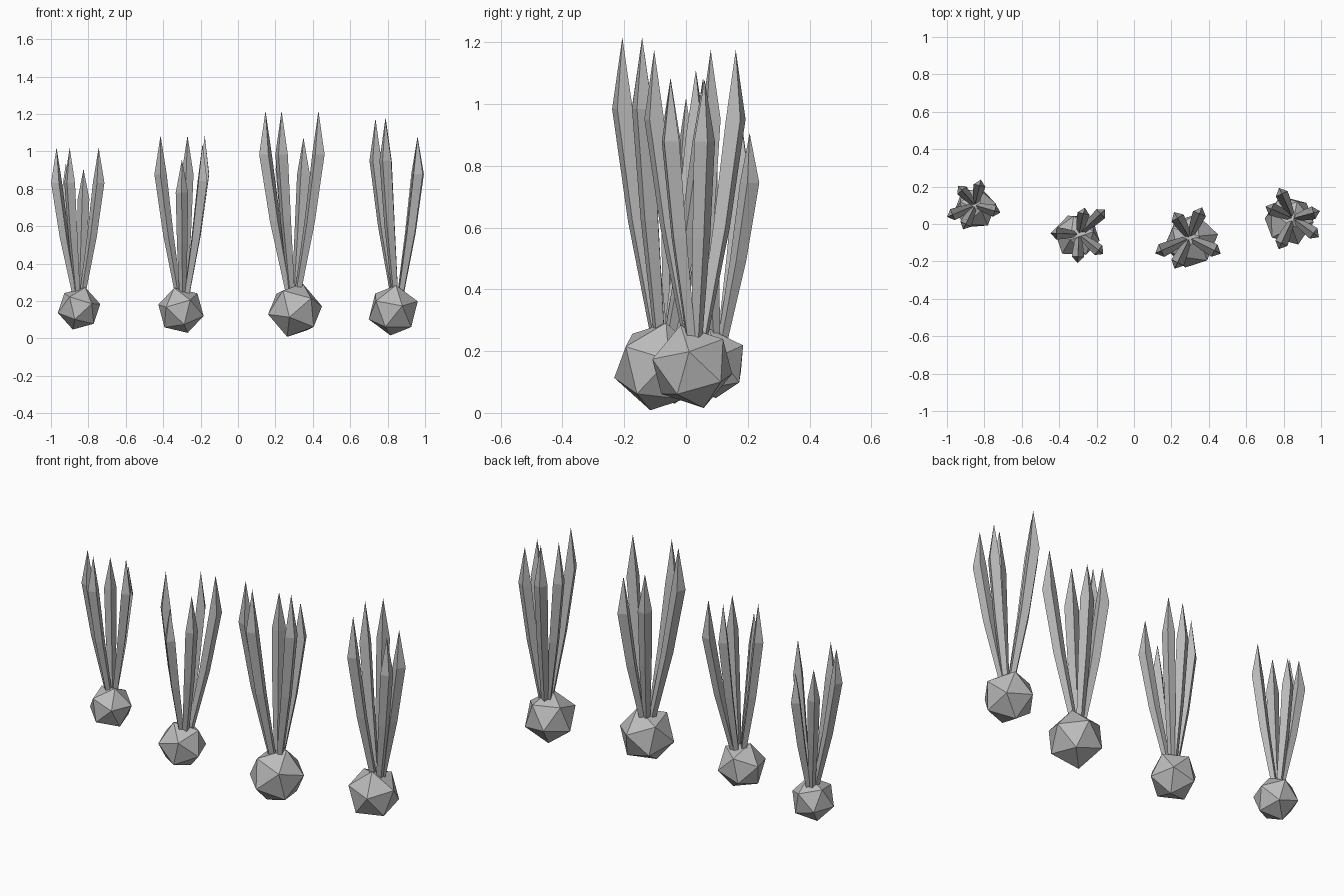
import bpy, bmesh, math
from mathutils import Vector, Matrix

cube = bpy.data.objects.get("Cube")
if cube:
    bpy.data.objects.remove(cube, do_unlink=True)

grey = bpy.data.materials.new("plain_grey")
grey.use_nodes = True
grey.diffuse_color = (0.5, 0.5, 0.5, 1)
grey.node_tree.nodes["Principled BSDF"].inputs["Base Color"].default_value = (0.5, 0.5, 0.5, 1)


def finish(bm, name):
    bmesh.ops.recalc_face_normals(bm, faces=bm.faces)
    mesh = bpy.data.meshes.new(name)
    bm.to_mesh(mesh)
    bm.free()
    mesh.materials.append(grey)
    bpy.context.collection.objects.link(bpy.data.objects.new(name, mesh))


def frame(a, b):
    """Orthonormal axes with z along a and x towards b."""
    z = a.normalized()
    y = z.cross(b).normalized()
    return Matrix((y.cross(z), y, z)).transposed()


def add_bulb(name, centre, radius, bottom, front):
    """Twenty-sided bulb, turned by its bottom corner and a front corner."""
    bm = bmesh.new()
    bmesh.ops.create_icosphere(bm, subdivisions=1, radius=radius)
    bm.verts.ensure_lookup_table()
    corner = bm.verts[0]
    neighbour = corner.link_edges[0].other_vert(corner)
    turn = frame(Vector(bottom), Vector(front)) @ frame(corner.co, neighbour.co).transposed()
    for v in bm.verts:
        v.co = turn @ v.co + Vector(centre)
    finish(bm, name)


def add_leaf(name, root, tip, width):
    """Four-sided leaf that leans out, widens to a shoulder and ends in a point."""
    root, tip = Vector(root), Vector(tip)
    out = Vector((tip.x - root.x, tip.y - root.y, 0))
    radial = out.normalized()
    side = Vector((-radial.y, radial.x, 0))
    bm = bmesh.new()
    rings = []
    # height share, outward share, width share
    for h, o, w in ((0, 0.15, 0.5), (0.4, 0.65, 0.85), (0.765, 1, 1)):
        mid = root + out * o + Vector((0, 0, (tip.z - root.z) * h))
        rings.append([bm.verts.new(mid + (radial * math.cos(a) + side * math.sin(a)) * width * w)
                      for a in (i * math.pi / 2 for i in range(4))])
    top = bm.verts.new(tip)
    bm.faces.new(rings[0])
    for i in range(4):
        j = (i + 1) % 4
        for low, high in zip(rings, rings[1:]):
            bm.faces.new((low[i], low[j], high[j], high[i]))
        bm.faces.new((rings[-1][i], rings[-1][j], top))
    finish(bm, name)


# name, bulb centre, radius, bottom corner, front corner, leaf root, leaf width, leaf tips
plants = (
    ("far_right", (-0.85, 0.085, 0.16), 0.118, (-0.3, 0.1, -1), (-0.2, -1, -0.5), (-0.85, 0.1, 0.22), 0.032,
     ((-0.97, 0.05, 1.02), (-0.92, 0.18, 0.94), (-0.826, 0.206, 0.906), (-0.745, 0.07, 1.02), (-0.9, 0, 1.02))),
    ("mid_right", (-0.305, -0.06, 0.15), 0.128, (0.3, 0.2, -1), (0.1, -1, -0.5), (-0.295, -0.055, 0.2), 0.033,
     ((-0.414, -0.05, 1.085), (-0.27, 0.055, 1.085), (-0.178, 0.055, 1.085), (-0.19, -0.14, 1.04), (-0.3, -0.175, 0.957))),
    ("mid_left", (0.305, -0.09, 0.15), 0.15, (-0.3, -0.18, -1), (-0.25, -1, -0.4), (0.297, -0.075, 0.23), 0.037,
     ((0.147, -0.142, 1.216), (0.233, 0.032, 1.11), (0.35, 0.055, 1.075), (0.43, -0.142, 1.216), (0.233, -0.206, 1.216))),
    ("far_left", (0.83, 0.02, 0.15), 0.14, (-0.11, 0.28, -1), (-0.35, -1, -0.5), (0.85, 0.03, 0.22), 0.035,
     ((0.79, 0.161, 1.175), (0.735, 0.08, 1.175), (0.788, -0.103, 1.175), (0.96, 0.06, 1.08), (0.96, -0.05, 1.08))),
)
for name, centre, radius, bottom, front, root, width, tips in plants:
    add_bulb(name + "_bulb", centre, radius, bottom, front)
    for i, tip in enumerate(tips):
        add_leaf(f"{name}_leaf_{i + 1}", root, tip, width)
